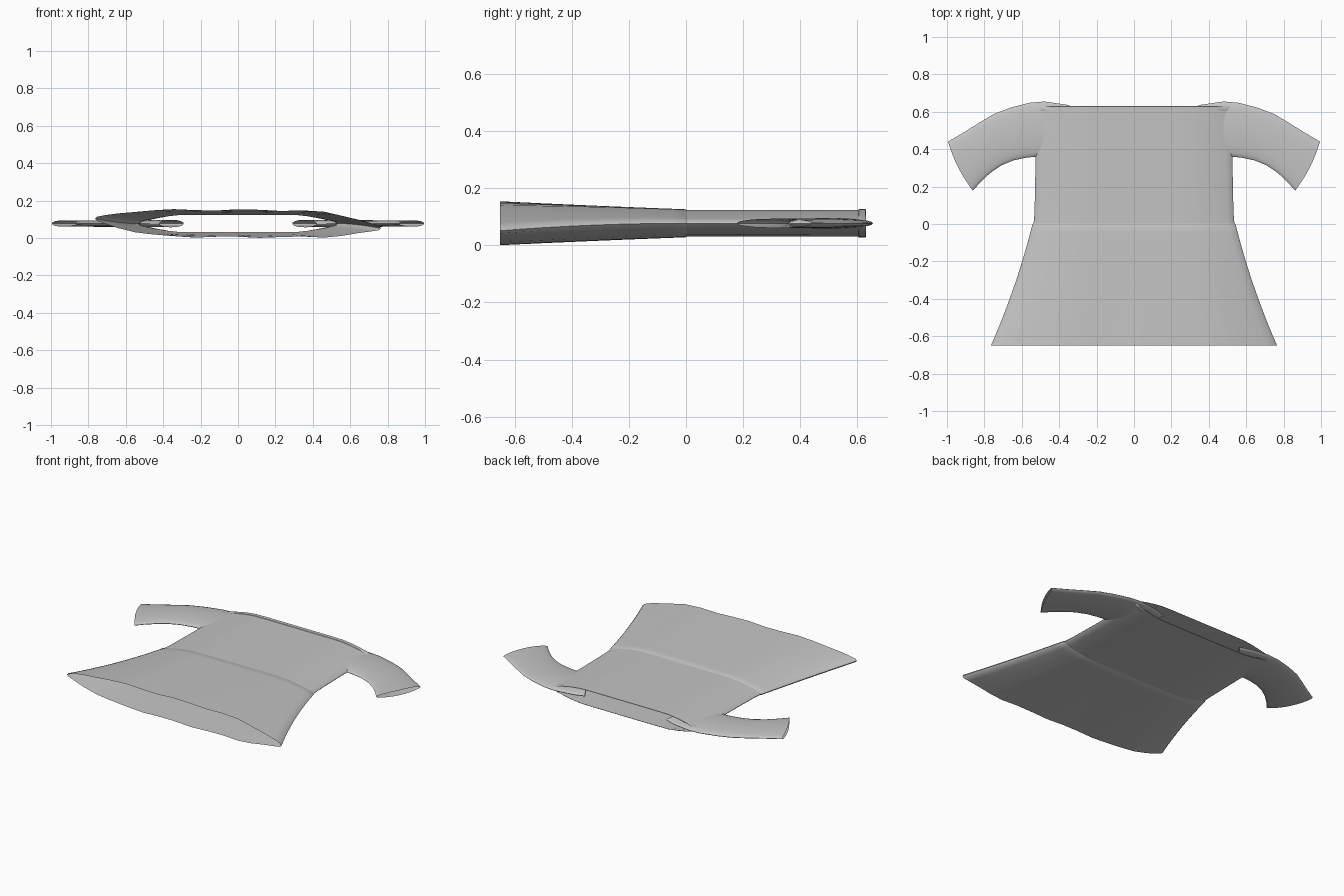
import bpy, bmesh, math

if "Cube" in bpy.data.objects:
    bpy.data.objects.remove(bpy.data.objects["Cube"])

ZC = 0.077  # mid height of the garment lying flat

cloth = bpy.data.materials.new("grey_cloth")
cloth.diffuse_color = (0.55, 0.55, 0.55, 1)
cloth.use_nodes = True
cloth.node_tree.nodes["Principled BSDF"].inputs["Base Color"].default_value = cloth.diffuse_color


def loft(name, rings, angle=35):
    """Skin a list of closed rings into an open tube."""
    bm = bmesh.new()
    rows = [[bm.verts.new(p) for p in ring] for ring in rings]
    n = len(rows[0])
    for a, b in zip(rows, rows[1:]):
        for i in range(n):
            j = (i + 1) % n
            bm.faces.new((a[i], a[j], b[j], b[i]))
    bmesh.ops.recalc_face_normals(bm, faces=bm.faces)
    me = bpy.data.meshes.new(name)
    bm.to_mesh(me)
    bm.free()
    ob = bpy.data.objects.new(name, me)
    bpy.context.collection.objects.link(ob)
    me.materials.append(cloth)
    bpy.ops.object.select_all(action='DESELECT')
    ob.select_set(True)
    bpy.context.view_layer.objects.active = ob
    bpy.ops.object.shade_smooth_by_angle(angle=math.radians(angle))
    return ob


# flattened torso cross-section: flat middle panel, sloping sides
QUARTER = [(1, 0), (.985, .18), (.93, .36), (.84, .58), (.72, .82),
           (.60, .97), (.45, 1), (.3, 1), (.15, 1), (0, 1)]
SECTION = QUARTER + [(-x, z) for x, z in QUARTER[-2::-1]]
SECTION += [(x, -z) for x, z in SECTION[-2:0:-1]]


def torso_ring(y, w, h, wave=0.0):
    ring = []
    for u, v in SECTION:
        # drape: sides twist opposite ways, centre bulges, small folds
        z = ZC + h * v - 0.026 * wave * u ** 3
        z += wave * 0.004 * math.sin(u * 13 + (1 if v > 0 else 2.5)) * abs(v)
        z -= wave * 0.012 * v * u * u
        ring.append((u * w, y, z))
    return ring


# bodice tube, open at neck and waist
loft("bodice", [torso_ring(y, w, .047) for y, w in
                [(.625, .52), (.6, .522), (.42, .526), (.3, .527), (.15, .53), (.06, .532), (-.01, .538)]])

# narrow neck band
loft("neck_band", [torso_ring(y, w, h) for y, w, h in
                   [(.603, .521, .047), (.605, .523, .0495), (.628, .522, .0495), (.63, .52, .047)]])

# flared skirt with a small lip at the waist seam
skirt = [torso_ring(.004, .536, .046), torso_ring(-.002, .543, .049)]
for i in range(1, 15):
    t = i / 14
    skirt.append(torso_ring(-.65 * t, .543 + .16 * t + .062 * t * t, .049 + .024 * t, t * t))
loft("skirt", skirt, 50)

# curved short sleeves: pairs of shoulder-edge and underarm-edge points
EDGES = [((.29, .615), (.42, .40)), ((.36, .638), (.46, .37)), ((.48, .655), (.52, .36)),
         ((.56, .648), (.575, .355)), ((.66, .622), (.645, .34)), ((.75, .588), (.71, .313)),
         ((.83, .54), (.77, .272)), ((.91, .49), (.82, .225)), ((.995, .44), (.862, .178))]


def sleeve(name, side):
    rings = []
    for k, (a, b) in enumerate(EDGES):
        hz = .020 - .004 * k / (len(EDGES) - 1)
        ring = []
        for i in range(24):
            t = 2 * math.pi * i / 24
            f = (1 - math.cos(t)) / 2
            # the cuff edge bows outward slightly
            bow = .012 * math.sin(math.pi * f) * (k == len(EDGES) - 1)
            ring.append((side * (a[0] + (b[0] - a[0]) * f + bow),
                         a[1] + (b[1] - a[1]) * f - bow * .5,
                         ZC + hz * math.sin(t)))
        rings.append(ring)
    loft(name, rings, 50)


sleeve("right_sleeve", 1)
sleeve("left_sleeve", -1)
